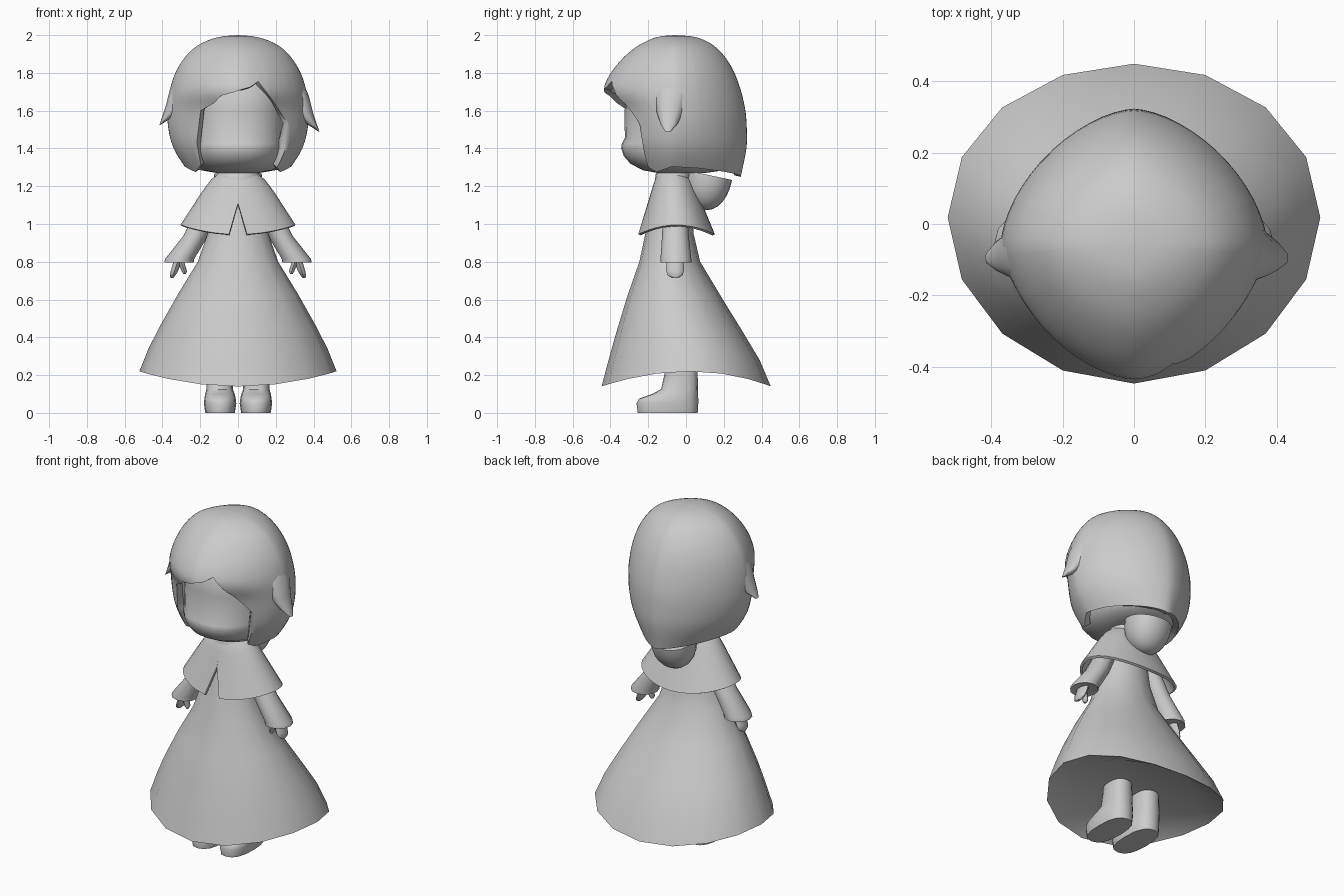
import bpy, bmesh, math
from mathutils import Matrix

if "Cube" in bpy.data.objects:
    bpy.data.objects.remove(bpy.data.objects["Cube"])

grey = bpy.data.materials.new("plain_grey")
grey.diffuse_color = (0.6, 0.6, 0.6, 1)
grey.use_nodes = True
grey.node_tree.nodes["Principled BSDF"].inputs["Base Color"].default_value = grey.diffuse_color


def lerp(table, v):
    """Linear lookup in a list of (key, value) pairs with rising keys."""
    for (a, p), (b, q) in zip(table, table[1:]):
        if v <= b:
            return p + (q - p) * max(0, (v - a) / (b - a))
    return table[-1][1]


def curve(table, d):
    """Smooth lookup, eased over the square root of the depth."""
    v = math.sqrt(d)
    ks = [math.sqrt(k) for k, _ in table]
    vs = [w for _, w in table]
    n = len(ks) - 1
    i = max(0, min(n - 1, sum(k <= v for k in ks) - 1))

    def slope(j):
        a, b = max(0, j - 1), min(n, j + 1)
        return (vs[b] - vs[a]) / (ks[b] - ks[a])
    h = ks[i + 1] - ks[i]
    t = (v - ks[i]) / h
    return ((1 + 2 * t) * (1 - t) ** 2 * vs[i] + t * (1 - t) ** 2 * h * slope(i)
            + t * t * (3 - 2 * t) * vs[i + 1] + t * t * (t - 1) * h * slope(i + 1))


def finish(name, bm, angle=45, thick=0):
    bmesh.ops.remove_doubles(bm, verts=bm.verts, dist=1e-5)
    bmesh.ops.recalc_face_normals(bm, faces=bm.faces)
    me = bpy.data.meshes.new(name)
    bm.to_mesh(me)
    bm.free()
    me.materials.append(grey)
    ob = bpy.data.objects.new(name, me)
    bpy.context.collection.objects.link(ob)
    bpy.ops.object.select_all(action='DESELECT')
    ob.select_set(True)
    bpy.context.view_layer.objects.active = ob
    if thick:
        mod = ob.modifiers.new("thickness", 'SOLIDIFY')
        mod.thickness = thick
        mod.offset = -1
        bpy.ops.object.modifier_apply(modifier=mod.name)
    bpy.ops.object.shade_smooth_by_angle(angle=math.radians(angle))


def section(phi, rx, front, back, p=2):
    """Point on a rounded outline; phi = 0 faces the front."""
    s, c = math.sin(phi), math.cos(phi)
    x = rx * math.copysign(abs(s) ** (2 / p), s)
    return x, -math.copysign(abs(c) ** (2 / p), c) * (front if c > 0 else back)


def grid(bm, rows, closed=True):
    for a, b in zip(rows, rows[1:]):
        n = len(a)
        for i in range(n if closed else n - 1):
            j = (i + 1) % n
            bm.faces.new((a[i], a[j], b[j], b[i]))


def loft(name, rings, n=16, p=2, mirror=False, angle=45):
    """rings: (z, centre x, front y, back y, half width, side lift)"""
    for side in ((1, -1) if mirror else (1,)):
        bm = bmesh.new()
        rows = []
        for z, cx, yf, yb, rx, lift in rings:
            cy, ry, row = (yf + yb) / 2, (yb - yf) / 2, []
            for i in range(n):
                phi = 2 * math.pi * i / n
                x, y = section(phi, rx, ry, ry, p)
                up = lift * math.sin(phi) ** 2
                row.append(bm.verts.new((side * (cx + x), cy + y + 0.22 * up, z + up)))
            rows.append(row)
        grid(bm, rows)
        bm.faces.new(rows[0])
        bm.faces.new(rows[-1])
        label = name if not mirror else ("left_" if side > 0 else "right_") + name
        finish(label, bm, angle)


# Dress with a raised underside and a hem that lifts at the sides
loft("dress", [(0.25, 0, -0.30, 0.30, 0.36, 0), (0.15, 0, -0.435, 0.435, 0.505, 0.075),
               (0.14, 0, -0.447, 0.449, 0.522, 0.08), (0.28, 0, -0.41, 0.39, 0.474, 0.06),
               (0.43, 0, -0.368, 0.30, 0.413, 0.03), (0.62, 0, -0.31, 0.183, 0.317, 0.01),
               (0.80, 0, -0.247, 0.075, 0.213, 0), (0.95, 0, -0.215, 0.04, 0.16, 0),
               (1.10, 0, -0.17, 0.03, 0.13, 0), (1.22, 0, -0.14, 0.01, 0.09, 0)])

# Neck
loft("neck", [(1.18, 0, -0.13, 0, 0.055, 0), (1.34, 0, -0.13, 0, 0.055, 0)])

# Boots
loft("boot", [(0, 0.095, -0.255, 0.062, 0.078, 0), (0.05, 0.095, -0.262, 0.065, 0.086, 0),
              (0.075, 0.095, -0.25, 0.065, 0.083, 0), (0.10, 0.096, -0.18, 0.064, 0.078, 0),
              (0.125, 0.097, -0.132, 0.063, 0.07, 0), (0.20, 0.097, -0.115, 0.062, 0.067, 0),
              (0.27, 0.097, -0.11, 0.06, 0.062, 0)], p=2.5, mirror=True)

# Sleeves, mittens and thumbs
loft("sleeve", [(0.80, 0.313, -0.115, 0.01, 0.062, 0), (0.795, 0.313, -0.135, 0.028, 0.078, 0),
                (0.815, 0.309, -0.135, 0.028, 0.077, 0), (0.935, 0.225, -0.127, 0.015, 0.066, 0),
                (1.08, 0.155, -0.12, 0.005, 0.06, 0), (1.2, 0.09, -0.11, -0.01, 0.045, 0)],
     mirror=True, n=12)
loft("hand", [(0.715, 0.35, -0.075, -0.04, 0.008, 0), (0.728, 0.346, -0.097, -0.018, 0.016, 0),
              (0.755, 0.335, -0.106, -0.01, 0.021, 0), (0.83, 0.31, -0.10, -0.015, 0.024, 0)],
     mirror=True, n=10)
loft("thumb", [(0.735, 0.283, -0.09, -0.07, 0.007, 0), (0.75, 0.284, -0.10, -0.06, 0.014, 0),
               (0.81, 0.305, -0.10, -0.05, 0.017, 0)], mirror=True, n=8)

# Head with a full lower cheek, filling the hair from below
loft("head", [(1.27, 0, -0.15, 0.10, 0.11, 0), (1.285, 0, -0.23, 0.21, 0.185, 0),
              (1.32, 0, -0.295, 0.25, 0.222, 0), (1.36, 0, -0.33, 0.26, 0.24, 0),
              (1.40, 0, -0.343, 0.26, 0.25, 0), (1.425, 0, -0.34, 0.26, 0.253, 0),
              (1.455, 0, -0.324, 0.26, 0.255, 0), (1.60, 0, -0.325, 0.24, 0.258, 0),
              (1.72, 0, -0.315, 0.20, 0.25, 0), (1.86, 0, -0.2, 0.10, 0.17, 0)], n=28, p=2.2)

# Cape, open along a tapering front slit
bm = bmesh.new()
rows = []
for k in range(9):
    t, row = k / 8, []
    for i in range(33):
        phi = 2 * math.pi * i / 32
        hem = 0.945 + 0.05 * math.sin(phi) ** 2
        z = 1.27 + (hem - 1.27) * t
        rx = lerp([(0, 0.10), (0.12, 0.14), (0.3, 0.18), (1, 0.305)], t)
        ry = lerp([(0, 0.075), (0.12, 0.10), (1, 0.203)], t)
        x, y = section(phi, rx, ry, ry)
        gap = max(0, (1.11 - z) / 0.17 * 0.05)
        if i in (0, 32):
            x = gap if i == 0 else -gap
        elif i in (1, 31):
            x = math.copysign(max(abs(x), gap + 0.008), x)
        row.append(bm.verts.new((x, y - 0.068 + 0.018 * t, z)))
    rows.append(row)
grid(bm, rows, closed=False)
finish("cape", bm, thick=0.015)

# Collar ring and the bowl of the lowered hood
loft("collar", [(1.235, 0, -0.165, 0.03, 0.115, 0), (1.265, 0, -0.16, 0.04, 0.112, 0),
                (1.28, 0, -0.14, 0.05, 0.10, 0), (1.262, 0, -0.13, 0.03, 0.085, 0)], n=20)
bm = bmesh.new()
bmesh.ops.create_uvsphere(bm, u_segments=20, v_segments=14, radius=1)
for v in bm.verts:
    v.co /= sum(abs(c) ** 2.2 for c in v.co) ** (1 / 2.2)
bmesh.ops.bisect_plane(bm, geom=bm.verts[:] + bm.edges[:] + bm.faces[:],
                       plane_co=(0, 0, 0.02), plane_no=(0, 0, 1), clear_outer=True)
bmesh.ops.holes_fill(bm, edges=[e for e in bm.edges if e.is_boundary])
bm.transform(Matrix.Translation((0, 0.123, 1.255)) @ Matrix.Rotation(math.radians(-12), 4, 'X')
             @ Matrix.Diagonal((0.128, 0.123, 0.183, 1)))
finish("hood", bm)

# Hair shell: outline tables by depth below the crown, hem height by angle
SIDE = [(0, 0), (0.008, 0.09), (0.03, 0.165), (0.07, 0.235), (0.14, 0.298), (0.22, 0.34), (0.32, 0.366),
        (0.42, 0.374), (0.5, 0.368), (0.59, 0.345), (0.67, 0.30), (0.75, 0.24)]
FRONT = [(0, 0), (0.008, 0.085), (0.03, 0.145), (0.07, 0.215), (0.15, 0.30), (0.22, 0.35), (0.285, 0.375),
         (0.33, 0.363), (0.38, 0.328), (0.45, 0.305), (0.6, 0.288), (0.75, 0.22)]
BACK = [(0, 0), (0.008, 0.10), (0.03, 0.165), (0.06, 0.213), (0.13, 0.277), (0.24, 0.333), (0.39, 0.373),
        (0.5, 0.382), (0.6, 0.38), (0.75, 0.35)]
HEM = [(-180, 1.25), (-150, 1.27), (-115, 1.295), (-85, 1.305), (-62, 1.275), (-47, 1.31), (-41, 1.45),
       (-36, 1.6), (-24, 1.64), (-18, 1.68), (14, 1.725), (22, 1.755), (33, 1.66), (48, 1.53), (51, 1.3),
       (62, 1.275), (85, 1.305), (115, 1.295), (150, 1.27), (180, 1.25)]
angles = sorted(set(range(-180, 180, 6)) | {a for a, _ in HEM[:-1]})
bm = bmesh.new()
rows = []
for k in range(29):
    row = []
    for a in angles:
        d = min(0.75 * max(k / 28, 1e-3) ** 1.5, 2.0 - lerp(HEM, a))
        x, y = section(math.radians(a), curve(SIDE, d), curve(FRONT, d), curve(BACK, d), 1.67)
        row.append(bm.verts.new((x, y - 0.06, 2.0 - d)))
    rows.append(row)
grid(bm, rows)
bm.faces.new(rows[0])
finish("hair", bm, angle=50, thick=0.035)

# Flicked-out side locks that blend up into the hair
for name, s, dx, dz in (("left_lock", 1, 0.0, 0.0), ("right_lock", -1, -0.015, 0.035)):
    bm = bmesh.new()
    rows = []
    for z, cx, cy, rx, ry in ((1.84, 0.26, -0.06, 0.02, 0.05), (1.76, 0.293, -0.065, 0.045, 0.085),
                              (1.68, 0.32, -0.075, 0.055, 0.09), (1.59, 0.345, -0.085, 0.052, 0.07),
                              (1.53, 0.39, -0.09, 0.027, 0.045), (1.49, 0.428, -0.095, 0.003, 0.015)):
        rows.append([bm.verts.new((s * (cx + dx + rx * math.sin(i * math.pi / 6)),
                                   cy - ry * math.cos(i * math.pi / 6), z + dz)) for i in range(12)])
    grid(bm, rows)
    bm.faces.new(rows[0])
    bm.faces.new(rows[-1])
    finish(name, bm, 60)
